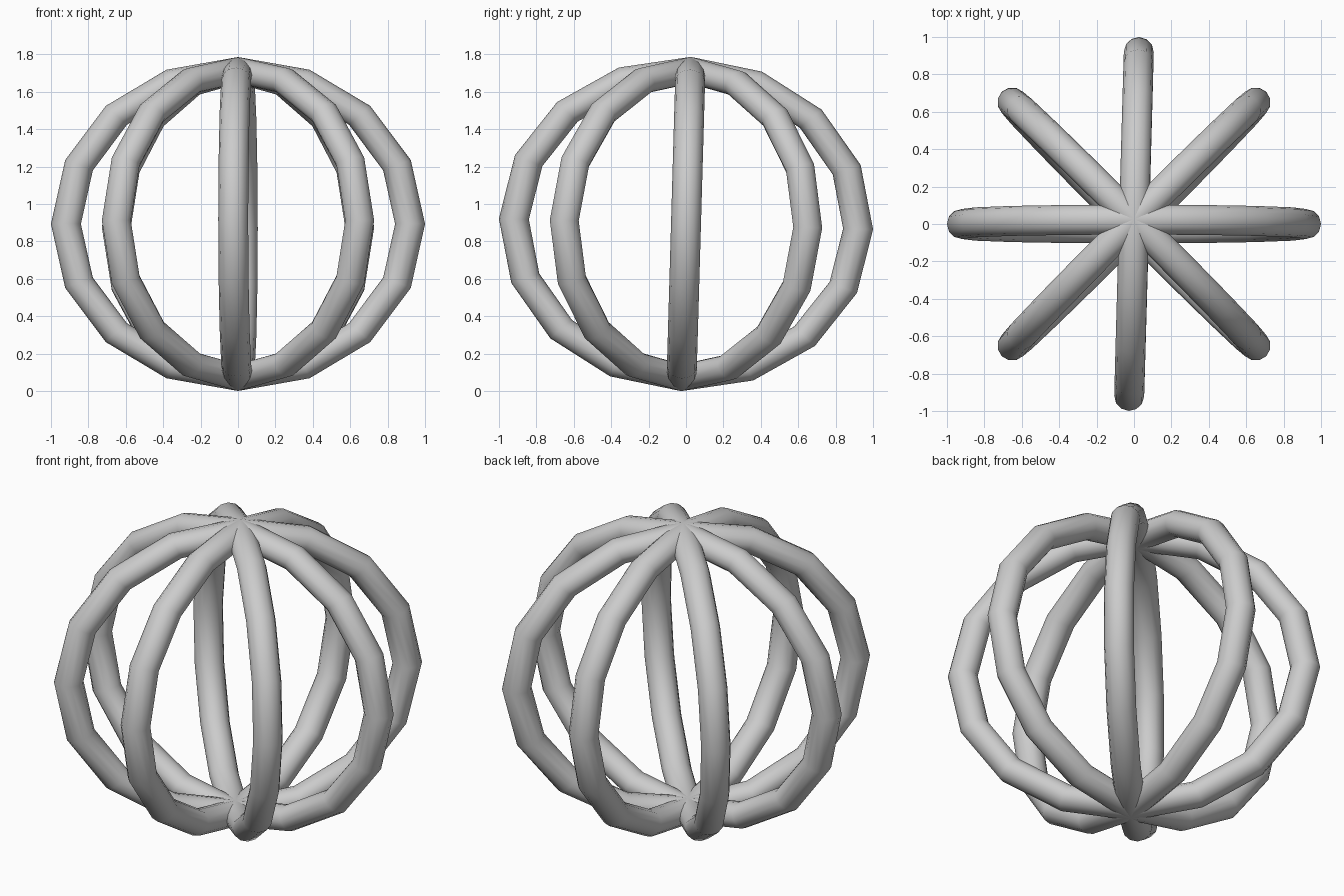
import bpy
from math import radians
from mathutils import Matrix

if "Cube" in bpy.data.objects:
    bpy.data.objects.remove(bpy.data.objects["Cube"])

TILT = Matrix.Rotation(radians(-1.65), 4, 'X')   # whole cage leans slightly
LIFT = Matrix.Translation((0, 0, 0.893))
SQUASH = Matrix.Diagonal((1, 1, 0.893, 1))


def cage_ring(name, angle):
    """Upright 16-segment ring, turned about the vertical axis."""
    bpy.ops.mesh.primitive_torus_add(major_segments=16, minor_segments=12,
                                     major_radius=0.92, minor_radius=0.08)
    ring = bpy.context.object
    ring.name = name
    upright = Matrix.Rotation(radians(90), 4, 'X')
    turn = Matrix.Rotation(radians(angle), 4, 'Z')
    ring.data.transform(LIFT @ TILT @ SQUASH @ turn @ upright)
    bpy.ops.object.shade_smooth()
    return ring


# four crossing rings; the front-to-back one is a little off square
cage_ring("side_ring", 0)
cage_ring("diagonal_ring_a", 45)
cage_ring("front_back_ring", 88.4)
cage_ring("diagonal_ring_b", 135)
